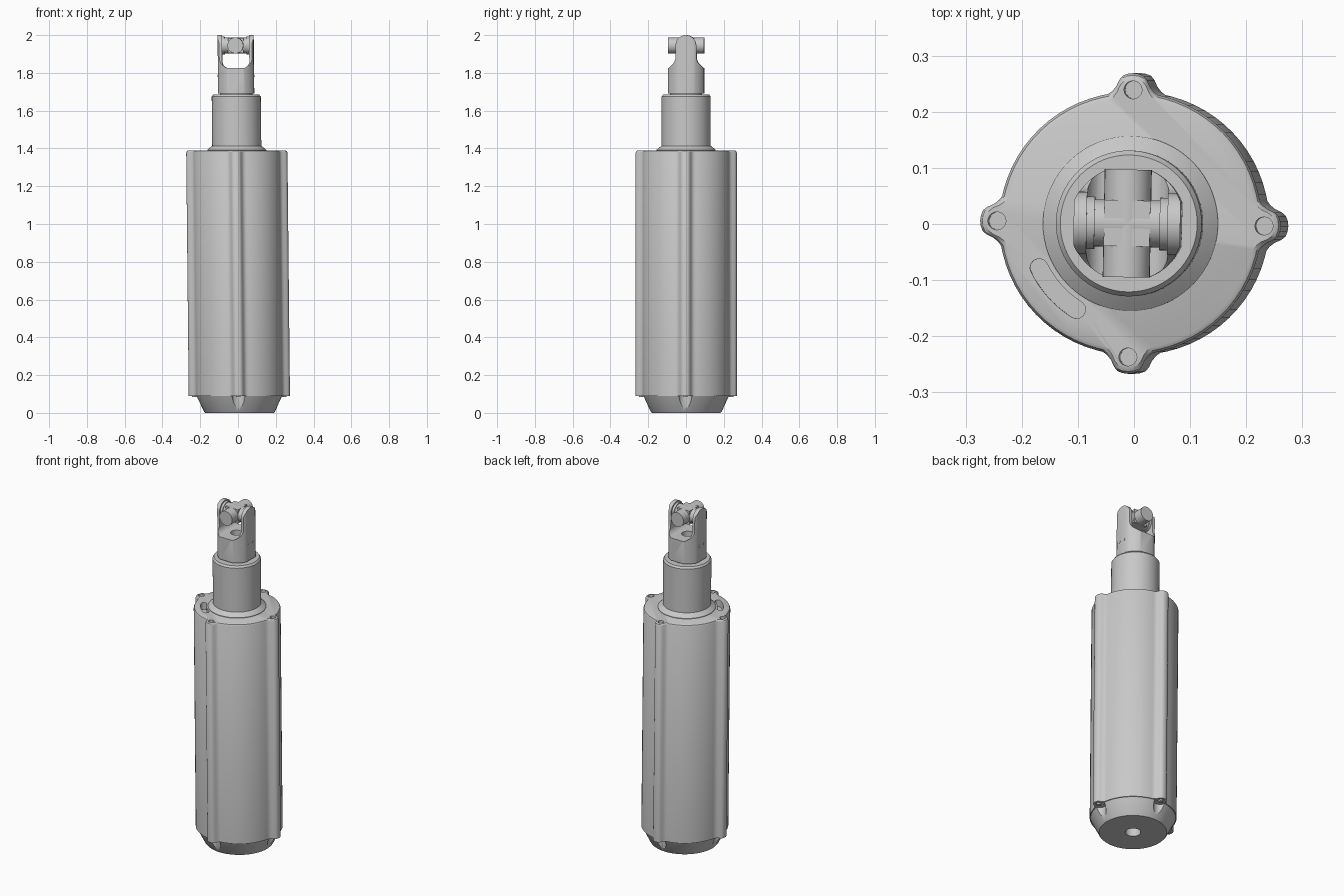
import bpy, bmesh, math
from mathutils import Matrix

if "Cube" in bpy.data.objects:
    bpy.data.objects.remove(bpy.data.objects["Cube"], do_unlink=True)

GREY = (0.58, 0.58, 0.58, 1)
metal = bpy.data.materials.new("plain grey metal")
metal.use_nodes = True
metal.diffuse_color = GREY
metal.node_tree.nodes["Principled BSDF"].inputs["Base Color"].default_value = GREY

parts = []
TOP = 1.39      # top of the housing
PIN_Z = 1.945   # height of the joint axis


def finish(name, bm):
    bmesh.ops.recalc_face_normals(bm, faces=bm.faces)
    mesh = bpy.data.meshes.new(name)
    bm.to_mesh(mesh)
    bm.free()
    mesh.materials.append(metal)
    ob = bpy.data.objects.new(name, mesh)
    bpy.context.collection.objects.link(ob)
    parts.append(ob)
    return ob


def loft(name, rings):
    """Skin equal-length rings of points and cap both ends."""
    bm = bmesh.new()
    loops = [[bm.verts.new(p) for p in ring] for ring in rings]
    n = len(loops[0])
    for a, b in zip(loops, loops[1:]):
        for i in range(n):
            j = (i + 1) % n
            bm.faces.new((a[i], a[j], b[j], b[i]))
    bm.faces.new(loops[0])
    bm.faces.new(loops[-1])
    return finish(name, bm)


def arc(cx, cy, r, a0, a1, n=10):
    return [(cx + r * math.cos(math.radians(a0 + (a1 - a0) * i / n)),
             cy + r * math.sin(math.radians(a0 + (a1 - a0) * i / n))) for i in range(n + 1)]


def prism(name, pts, axis, lo, hi):
    """Extrude a flat outline along one axis."""
    place = {"x": lambda u, v, t: (t, u, v),
             "y": lambda u, v, t: (u, t, v),
             "z": lambda u, v, t: (u, v, t)}[axis]
    return loft(name, [[place(u, v, t) for u, v in pts] for t in (lo, hi)])


def rod(name, axis, r, lo, hi, u=0, v=0, n=32):
    return prism(name, arc(u, v, r, 0, 360, n)[:-1], axis, lo, hi)


def lathe(name, profile, n=64):
    return loft(name, [[(x, y, z) for x, y in arc(0, 0, r, 0, 360, n)[:-1]]
                       for r, z in profile])


def boolean(target, cutter, operation="DIFFERENCE"):
    mod = target.modifiers.new("cut", "BOOLEAN")
    mod.operation, mod.solver, mod.object = operation, "EXACT", cutter
    bpy.context.view_layer.objects.active = target
    bpy.ops.object.modifier_apply(modifier=mod.name)
    parts.remove(cutter)
    bpy.data.objects.remove(cutter, do_unlink=True)


def around(r):
    return [(r * math.cos(k * math.pi / 2), r * math.sin(k * math.pi / 2)) for k in range(4)]


# Housing: round tube with four blended lugs
LUG = [(0, .268), (2, .267), (4, .264), (5.5, .257), (7, .246),
       (9, .238), (11, .234), (14, .234)]


def housing_ring(z, inset=0):
    pts = []
    for k in range(4):
        half = [(a, r) for a, r in LUG[1:]]
        polar = [(-a, r) for a, r in reversed(half)] + LUG
        polar += [(14 + 62 * i / 12, .234) for i in range(1, 12)]
        for a, r in polar:
            t = math.radians(a + 90 * k)
            pts.append(((r - inset) * math.cos(t), (r - inset) * math.sin(t), z))
    return pts


housing = loft("housing", [housing_ring(.09), housing_ring(TOP - .012),
                           housing_ring(TOP - .004, .004), housing_ring(TOP, .011)])
for x, y in around(.238):
    boolean(housing, rod("hole_cutter", "z", .016, TOP - .25, TOP + .1, x, y, 20))
    boolean(housing, rod("hole_cutter", "z", .016, 0, .12, x, y, 20))

# Curved slot in the housing top
slot = (arc(0, 0, .197, 207, 239) + arc(*arc(0, 0, .181, 239, 239, 1)[0], .016, 239, 419)[1:-1]
        + arc(0, 0, .165, 239, 207) + arc(*arc(0, 0, .181, 207, 207, 1)[0], .016, 27, 207)[1:-1])
boolean(housing, prism("slot_cutter", slot, "z", TOP - .04, TOP + .1))

# Tapered foot with bolt clearances and a centre hole
foot = lathe("tapered_foot", [(.182, 0), (.187, .006), (.229, .09), (.22, .14)])
for x, y in around(.232):
    boolean(foot, rod("clearance_cutter", "z", .035, -.05, .0895, x, y))
boolean(foot, rod("hole_cutter", "z", .042, -.05, .05))
for x, y in around(.238):
    rod("lug_screw", "z", .012, .083, .13, x, y, 16)

# Piston rod with flared collar
lathe("piston_rod", [(.156, TOP - .01), (.156, TOP + .003), (.138, TOP + .018), (.13, TOP + .024),
                     (.13, 1.674), (.122, 1.685)])
lathe("fork_neck", [(.085, 1.68), (.085, 1.7)])

# Fork: round stock cut to a side outline, then slotted
side = [(-.095, 1.692), (.095, 1.692), (.095, 1.825)]
right = arc(.112, 1.885, .057, 250, 180, 8) + arc(0, PIN_Z, .055, 0, 90, 12)
side += right + [(-y, z) for y, z in reversed(right[:-1])] + [(-.095, 1.825)]
fork = rod("fork", "z", .103, 1.692, 2.1, n=64)
boolean(fork, prism("outline_cutter", side, "x", -.095, .095), "INTERSECT")
gap = (arc(-.037, 1.86, .035, 180, 270, 8) + arc(.037, 1.86, .035, 270, 360, 8)
       + [(.072, 2.1), (-.072, 2.1)])
boolean(fork, prism("gap_cutter", gap, "y", -.2, .2))
boolean(fork, rod("hole_cutter", "z", .032, 1.77, 1.9))
for s in (-1, 1):
    for y in (-.02, .02):
        rod("set_screw", "x", .007, s * .09, s * .0965, y, 1.785, 12)

# Joint cross with bosses against the fork arms
rod("cross_pin_front_back", "y", .042, -.096, .096, 0, PIN_Z)
rod("cross_pin_side", "x", .042, -.074, .074, 0, PIN_Z)
prism("cross_block", [(-.041, -.041), (.041, -.041), (.041, .041), (-.041, .041)],
      "z", PIN_Z - .041, PIN_Z + .041)
for s in (-1, 1):
    rod("pin_boss", "x", .047, s * .058, s * .0745, 0, PIN_Z)

# Slight lean and twist of the whole assembly, then smooth shading
lean = Matrix(((1, 0, -.0103, .008), (0, 1, 0, .001), (0, 0, 1, 0), (0, 0, 0, 1)))
pose = lean @ Matrix.Rotation(math.radians(-1.1), 4, "Z")
bpy.ops.object.select_all(action="DESELECT")
for ob in parts:
    ob.data.transform(pose)
    ob.select_set(True)
bpy.context.view_layer.objects.active = parts[0]
bpy.ops.object.shade_smooth_by_angle(angle=math.radians(30))
